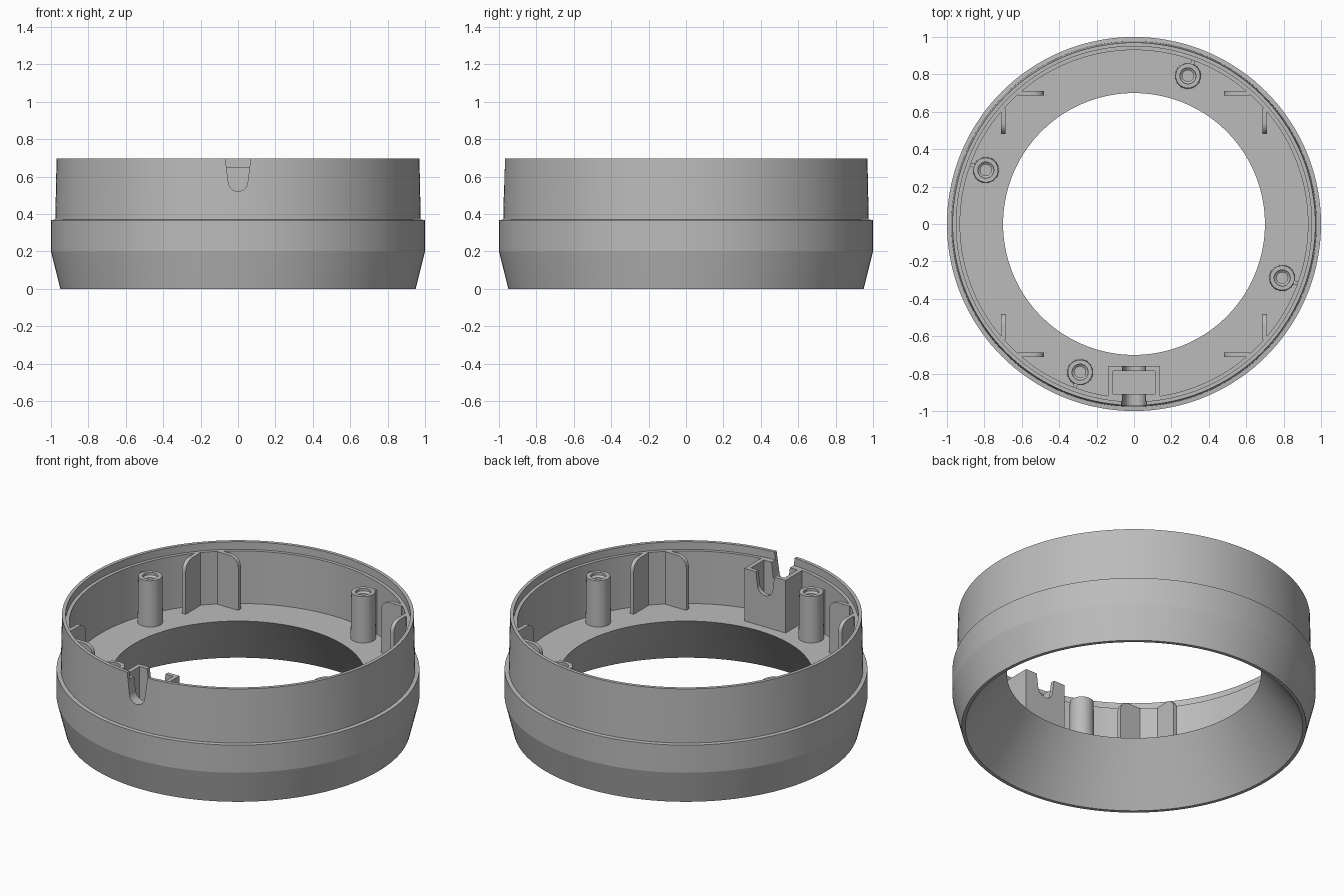
import bpy, bmesh, math
from mathutils import Matrix, Vector

cube = bpy.data.objects.get("Cube")
if cube:
    bpy.data.objects.remove(cube)

GREY = bpy.data.materials.new("mid_grey")
GREY.use_nodes = True
colour = (0.5, 0.5, 0.5, 1)
GREY.diffuse_color = colour
GREY.node_tree.nodes["Principled BSDF"].inputs["Base Color"].default_value = colour

FLOOR, LEDGE, WALL = 0.33, 0.65, 0.93


def finish(name, bm, smooth=True):
    bmesh.ops.remove_doubles(bm, verts=bm.verts, dist=1e-5)
    bmesh.ops.recalc_face_normals(bm, faces=bm.faces)
    mesh = bpy.data.meshes.new(name)
    bm.to_mesh(mesh)
    bm.free()
    mesh.materials.append(GREY)
    ob = bpy.data.objects.new(name, mesh)
    bpy.context.collection.objects.link(ob)
    if smooth:
        shade(ob)
    return ob


def activate(ob):
    bpy.ops.object.select_all(action='DESELECT')
    ob.select_set(True)
    bpy.context.view_layer.objects.active = ob


def shade(ob):
    activate(ob)
    bpy.ops.object.shade_smooth_by_angle(angle=math.radians(12))


def lathe(name, profile, steps, closed, centre=(0, 0)):
    bm = bmesh.new()
    vs = [bm.verts.new((r, 0, z)) for r, z in profile]
    pairs = list(zip(vs, vs[1:])) + ([(vs[-1], vs[0])] if closed else [])
    edges = [bm.edges.new(p) for p in pairs]
    bmesh.ops.spin(bm, geom=vs + edges, cent=(0, 0, 0), axis=(0, 0, 1),
                   angle=math.tau, steps=steps)
    bmesh.ops.translate(bm, verts=bm.verts, vec=(*centre, 0))
    return finish(name, bm)


def prism(name, outline, depth, matrix, smooth=True):
    """Extrude an outline drawn in x, z along y, then place it."""
    bm = bmesh.new()
    face = bm.faces.new([bm.verts.new((x, 0, z)) for x, z in outline])
    out = bmesh.ops.extrude_face_region(bm, geom=[face])
    moved = [v for v in out["geom"] if isinstance(v, bmesh.types.BMVert)]
    bmesh.ops.translate(bm, verts=moved, vec=(0, depth, 0))
    bm.transform(matrix)
    return finish(name, bm, smooth)


def box(name, x0, x1, y0, y1, z0, z1):
    return prism(name, [(x0, z0), (x1, z0), (x1, z1), (x0, z1)], y1 - y0,
                 Matrix.Translation((0, y0, 0)), False)


def arc(cx, cz, r, start, end, n=8):
    angles = [math.radians(start + (end - start) * i / n) for i in range(n + 1)]
    return [(cx + r * math.cos(a), cz + r * math.sin(a)) for a in angles]


# Ring body: flared skirt, stepped collar, ledge, floor and inner cone
shell = lathe("ring_body", [
    (0.95, 0), (1, 0.2), (1, 0.368), (0.977, 0.37), (0.97, 0.696),
    (0.95, 0.696), (0.95, LEDGE), (WALL, LEDGE), (WALL, FLOOR),
    (0.7, FLOOR), (0.93, 0)], 144, True)

# Cable box standing against the front wall
parts = [shell, box("cable_box_inner_wall", -0.138, 0.138, -0.785, -0.76, FLOOR, LEDGE)]
for side, x in (("left", 0.113), ("right", -0.138)):
    box("cable_box_side_" + side, x, x + 0.025, -0.94, -0.76, FLOOR, LEDGE)
parts.append(box("cable_saddle", -0.113, 0.113, -0.94, -0.91, FLOOR, LEDGE))

# Tapered round-bottomed notch through the front wall and the cable box
notch = [(-0.075, 0.75)] + arc(0, 0.573, 0.052, 180, 360, 12) + [(0.075, 0.75)]
cutter = prism("notch_cutter", notch, 0.5, Matrix.Translation((0, -1.2, 0)), False)
cutter.hide_render = True
for part in parts:
    activate(part)
    mod = part.modifiers.new("notch", 'BOOLEAN')
    mod.operation, mod.solver, mod.object = 'DIFFERENCE', 'EXACT', cutter
    bpy.ops.object.modifier_apply(modifier=mod.name)
    shade(part)
bpy.data.objects.remove(cutter)

# Screw bosses with countersunk holes, each tied to the wall by a thin web
for i in range(4):
    angle = math.radians(70 + 90 * i)
    c = Vector((math.cos(angle), math.sin(angle))) * 0.843
    lathe(f"screw_boss_{i + 1}", [
        (0.07, FLOOR), (0.066, 0.61), (0.043, 0.61), (0.043, 0.595),
        (0.03, 0.585), (0.03, 0.4), (0, 0.4)], 32, False, c)
    prism(f"boss_web_{i + 1}", [(0.9, FLOOR), (0.94, FLOOR), (0.94, 0.6), (0.9, 0.6)],
          0.02, Matrix.Rotation(angle, 4, 'Z') @ Matrix.Translation((0, -0.01, 0)), False)

# Paired corner ribs with rounded upper tips
rib = [(0.62, FLOOR), (0.62, LEDGE)] + arc(0.54, LEDGE - 0.06, 0.06, 90, 180) + [(0.48, FLOOR)]
swap = Matrix(((0, 1, 0, 0), (1, 0, 0, 0), (0, 0, 1, 0), (0, 0, 0, 1)))
for sx, xname in ((1, "left"), (-1, "right")):
    for sy, yname in ((1, "back"), (-1, "front")):
        mirror = Matrix.Diagonal((sx, sy, 1, 1))
        place = Matrix.Translation((0, 0.688, 0))
        prism(f"corner_rib_{yname}_{xname}_a", rib, 0.024, mirror @ place)
        prism(f"corner_rib_{yname}_{xname}_b", rib, 0.024, mirror @ swap @ place)
